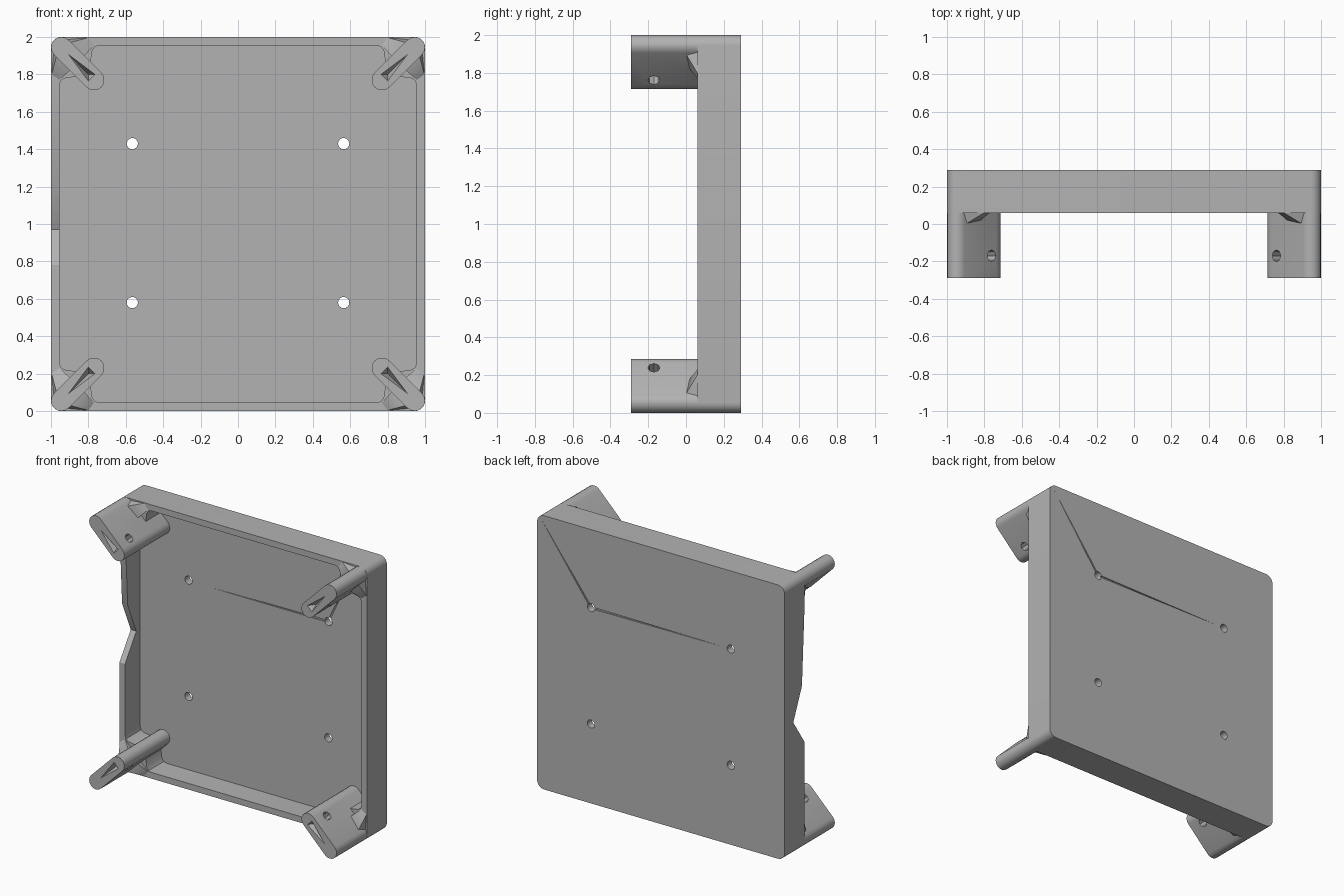
import bpy, bmesh, math
from mathutils import Vector

cube = bpy.data.objects.get("Cube")
if cube:
    bpy.data.objects.remove(cube, do_unlink=True)

grey = bpy.data.materials.new("plain grey")
grey.use_nodes = True
grey.diffuse_color = (0.45, 0.45, 0.45, 1)
grey.node_tree.nodes["Principled BSDF"].inputs["Base Color"].default_value = (0.45, 0.45, 0.45, 1)

BACK, FLOOR, RIM, TIP = 0.29, 0.235, 0.06, -0.29
R = 0.055


def finish(name, bm):
    bmesh.ops.recalc_face_normals(bm, faces=bm.faces)
    me = bpy.data.meshes.new(name)
    bm.to_mesh(me)
    bm.free()
    me.materials.append(grey)
    ob = bpy.data.objects.new(name, me)
    bpy.context.collection.objects.link(ob)
    return ob


def prism(name, pts, lo, hi, axis="y"):
    """Extrude an outline of (x, z) along y, or of (y, z) along x."""
    bm = bmesh.new()
    place = (lambda p: (p[0], lo, p[1])) if axis == "y" else (lambda p: (lo, p[0], p[1]))
    face = bm.faces.new([bm.verts.new(place(p)) for p in pts])
    new = bmesh.ops.extrude_face_region(bm, geom=[face])["geom"]
    step = Vector((0, hi - lo, 0) if axis == "y" else (hi - lo, 0, 0))
    bmesh.ops.translate(bm, vec=step, verts=[v for v in new if isinstance(v, bmesh.types.BMVert)])
    return finish(name, bm)


def hull(name, pts):
    bm = bmesh.new()
    for p in pts:
        bm.verts.new(p)
    bmesh.ops.convex_hull(bm, input=bm.verts)
    return finish(name, bm)


def rod(name, centre, direction, radius, length, sides):
    bm = bmesh.new()
    bmesh.ops.create_cone(bm, cap_ends=True, segments=sides, radius1=radius, radius2=radius, depth=length)
    turn = Vector((0, 0, 1)).rotation_difference(Vector(direction))
    bmesh.ops.rotate(bm, verts=bm.verts, matrix=turn.to_matrix())
    bmesh.ops.translate(bm, vec=Vector(centre), verts=bm.verts)
    return finish(name, bm)


def cut(target, cutter):
    cutter.hide_render = True
    mod = target.modifiers.new("cut", "BOOLEAN")
    mod.operation, mod.solver, mod.object = "DIFFERENCE", "EXACT", cutter
    bpy.context.view_layer.objects.active = target
    bpy.ops.object.modifier_apply(modifier=mod.name)
    bpy.data.objects.remove(cutter, do_unlink=True)


def arc(cx, cz, start, end, n=8):
    angles = [math.radians(start + (end - start) * i / n) for i in range(n + 1)]
    return [(cx + R * math.cos(t), cz + R * math.sin(t)) for t in angles]


def corner(sx, top, a, b):
    """Point a, b in from the outer corner."""
    return (sx * (1 - a), 2 - b if top else b)


CORNERS = [(1, False), (1, True), (-1, True), (-1, False)]

# Tray body with rounded corners
outline = []
for i, (sx, top) in enumerate(CORNERS):
    outline += arc(*corner(sx, top, R, R), i * 90 - 90, i * 90)
tray = prism("tray", outline, RIM, BACK)

# Pocket, with its corners filled around the legs
bite = [(0.045, 0.26), (0.052, 0.235), (0.075, 0.22), (0.15, 0.21)]
bite += [(b, a) for a, b in reversed(bite)]
pocket = []
for i, (sx, top) in enumerate(CORNERS):
    pts = [corner(sx, top, a, b) for a, b in bite]
    pocket += pts if i % 2 else pts[::-1]
cut(tray, prism("pocket_cutter", pocket, RIM - 0.1, FLOOR))

# Broken dip in the right wall
dip = [(0.0, 1.8), (RIM, 1.77), (0.09, 1.2), (0.19, 0.97), (RIM, 0.78), (0.0, 0.78)]
cut(tray, prism("dip_cutter", dip, -1.05, -0.94, "x"))

# Mounting holes
for x in (-0.565, 0.565):
    for z in (0.58, 1.43):
        cut(tray, rod("hole_cutter", (x, 0.26, z), (0, 1, 0), 0.03, 0.2, 16))


# Fine tapered cracks running out from one hole
def crack(end, y0, y1):
    start = Vector((0.565, 1.43))
    end = Vector(end)
    side = (end - start).orthogonal().normalized() * 0.007
    cut(tray, prism("crack_cutter", [start + side, start - side, end], y0, y1))


crack((-0.38, 1.425), 0.2, FLOOR + 0.008)
crack((0.7, 1.72), 0.2, FLOOR + 0.008)
crack((-0.5, 1.43), BACK - 0.008, 0.32)
crack((0.96, 1.96), BACK - 0.008, 0.32)

# Diagonal legs, each with a cross hole, a creased tip and a sloping web
for sx, top in CORNERS:
    name = ("top" if top else "bottom") + ("_left" if sx > 0 else "_right")
    sz = 1 if top else -1
    out = math.degrees(math.atan2(sz, sx))
    root, inner = corner(sx, top, R, R), corner(sx, top, 0.23, 0.23)
    stadium = arc(*root, out - 90, out + 90) + arc(*inner, out + 90, out + 270)
    leg = prism(name + "_leg", stadium, TIP, FLOOR + 0.02)

    x, z = corner(sx, top, 0.2, 0.2)
    cut(leg, rod("leg_hole_cutter", (x, -0.17, z), (sx, 0, -sz), 0.032, 0.4, 8))

    crease = []
    for a, b, y in [(0.05, 0.05, TIP - 0.02), (0.2, 0.25, TIP - 0.02),
                    (0.25, 0.2, TIP - 0.02), (0.2, 0.2, TIP + 0.05)]:
        x, z = corner(sx, top, a, b)
        crease.append((x, y, z))
    cut(leg, hull("crease_cutter", crease))

    web = []
    for a, b, y in [(0.004, 0.2, RIM), (0.045, 0.23, RIM), (0.02, 0.02, RIM), (0.03, 0.1, 0.0),
                    (0.1, 0.18, 0.02)]:
        for p, q in ((a, b), (b, a)):
            x, z = corner(sx, top, p, q)
            web.append((x, y, z))
    hull(name + "_web", web)

# Shading
for ob in [o for o in bpy.data.objects if o.type == "MESH" and o.material_slots and o.material_slots[0].material == grey]:
    bpy.ops.object.select_all(action="DESELECT")
    ob.select_set(True)
    bpy.context.view_layer.objects.active = ob
    bpy.ops.object.shade_smooth_by_angle(angle=math.radians(30))
